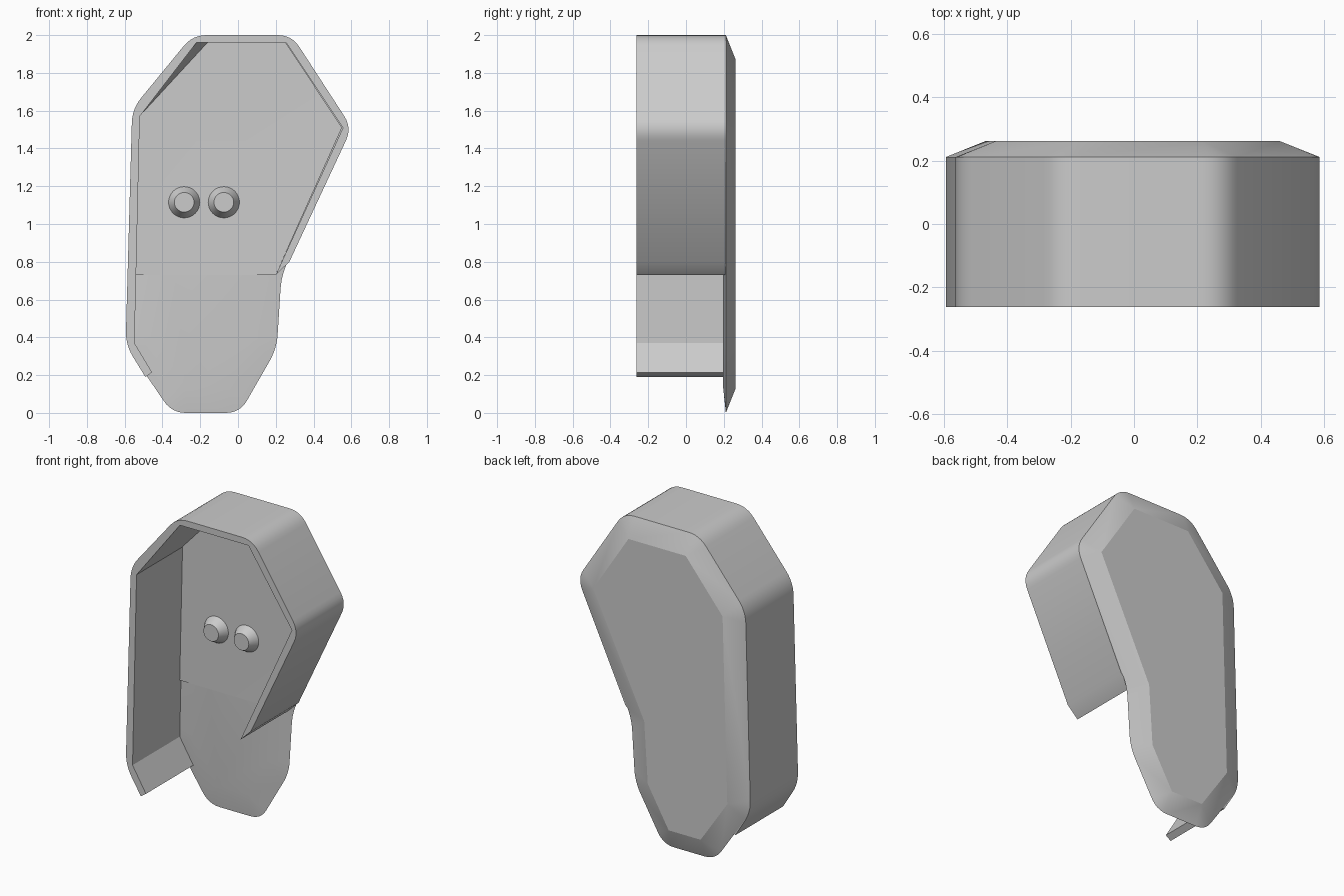
import bpy, bmesh, math
from mathutils import Vector

if "Cube" in bpy.data.objects:
    bpy.data.objects.remove(bpy.data.objects["Cube"])

grey = bpy.data.materials.new("plain grey")
grey.use_nodes = True
COLOUR = (0.6, 0.6, 0.6, 1)
grey.diffuse_color = COLOUR
grey.node_tree.nodes["Principled BSDF"].inputs["Base Color"].default_value = COLOUR


def finish(name, bm, angle):
    bmesh.ops.remove_doubles(bm, verts=bm.verts, dist=0.0005)
    bmesh.ops.recalc_face_normals(bm, faces=bm.faces)
    mesh = bpy.data.meshes.new(name)
    bm.to_mesh(mesh)
    bm.free()
    mesh.materials.append(grey)
    obj = bpy.data.objects.new(name, mesh)
    bpy.context.collection.objects.link(obj)
    bpy.ops.object.select_all(action='DESELECT')
    obj.select_set(True)
    bpy.context.view_layer.objects.active = obj
    bpy.ops.object.shade_smooth_by_angle(angle=math.radians(angle))
    return obj


def rounded(points, cut=0.075, steps=6, is_open=False):
    """Round each corner; ends of an open path are repeated instead."""
    out, n = [], len(points)
    for i, p in enumerate(points):
        p = Vector(p)
        if is_open and i in (0, n - 1):
            out += [p] * (steps + 1)
            continue
        a = p + (Vector(points[i - 1]) - p).normalized() * cut
        b = p + (Vector(points[(i + 1) % n]) - p).normalized() * cut
        for k in range(steps + 1):
            t = k / steps
            out.append(a * (1 - t) ** 2 + p * (2 * t * (1 - t)) + b * t * t)
    return out


def repeated(points, steps=6):
    return [Vector(p) for p in points for _ in range(steps + 1)]


def inset(points, d):
    """Mitred inset of a clockwise outline."""
    out, n = [], len(points)
    for i, p in enumerate(points):
        p = Vector(p)
        u = (p - Vector(points[i - 1])).normalized()
        v = (Vector(points[(i + 1) % n]) - p).normalized()
        nu, nv = Vector((u.y, -u.x)), Vector((v.y, -v.x))
        out.append(p + (nu + nv) * d / (1 + nu.dot(nv)))
    return out


def ring(bm, points, y):
    return [bm.verts.new((p.x, y, p.y)) for p in points]


def bridge(bm, a, b, closed=True):
    for i in range(len(a) if closed else len(a) - 1):
        j = (i + 1) % len(a)
        bm.faces.new((a[i], a[j], b[j], b[i]))


# Back plate: rounded rim, chamfered rear, slightly raised front
lower_left, upper_left = (-0.595, 0.36), (-0.56, 1.61)
top_left, top_right, side = (-0.24, 2.0), (0.284, 2.0), (0.603, 1.509)
outline = [lower_left, upper_left, top_left, top_right, side,
           (0.23, 0.73), (0.205, 0.34), (0.01, 0), (-0.35, 0)]
bm = bmesh.new()
rim = ring(bm, rounded(outline), 0.211)
for depth, y in ((0.125, 0.261), (0.14, 0.196)):
    corners = inset(outline, depth)
    inner = ring(bm, repeated(corners), y)
    bridge(bm, rim, inner)
    bm.faces.new(ring(bm, corners, y))
finish("back_plate", bm, 18)

# Open side wall running from the lower left over the top to the right
outer = rounded([(-0.49, 0.19), lower_left, upper_left, top_left, top_right,
                 side, (0.272, 0.80)], is_open=True)
inner_path = [(-0.455, 0.215), (-0.548, 0.37), (-0.52, 1.57), (-0.22, 1.96),
              (0.255, 1.96), (0.556, 1.51), (0.20, 0.73)]
inner_back = list(inner_path)
inner_back[3] = (-0.16, 1.96)
bm = bmesh.new()
loops = [ring(bm, outer, -0.261), ring(bm, outer, 0.211),
         ring(bm, repeated(inner_back), 0.211), ring(bm, repeated(inner_path), -0.261)]
for i in range(4):
    bridge(bm, loops[i], loops[(i + 1) % 4], closed=False)
for end in (0, -1):
    bm.faces.new([loop[end] for loop in loops])
finish("side_wall", bm, 25)

# Thin floor panel with a small step along its lower edge
floor = [(-0.24, 0.73), (0.20, 0.73), (0.55, 1.51), (0.25, 1.965),
         (-0.20, 1.965), (-0.53, 1.57), (-0.54, 0.73)]
bm = bmesh.new()
front = ring(bm, [Vector(p) for p in floor], 0.194)
front[1].co.y = 0.188
back = ring(bm, [Vector(p) for p in floor], 0.205)
bridge(bm, front, back)
for i in range(2, len(front)):
    bm.faces.new((front[0], front[i - 1], front[i]))
bm.faces.new(back)
finish("floor_panel", bm, 25)

# Two tapered studs on the floor
for name, x in (("right_stud", -0.285), ("left_stud", -0.075)):
    bm = bmesh.new()
    bmesh.ops.create_cone(bm, cap_ends=True, segments=32, radius1=0.083,
                          radius2=0.052, depth=0.055)
    obj = finish(name, bm, 30)
    obj.rotation_euler.x = math.pi / 2
    obj.location = (x, 0.167, 1.115)
